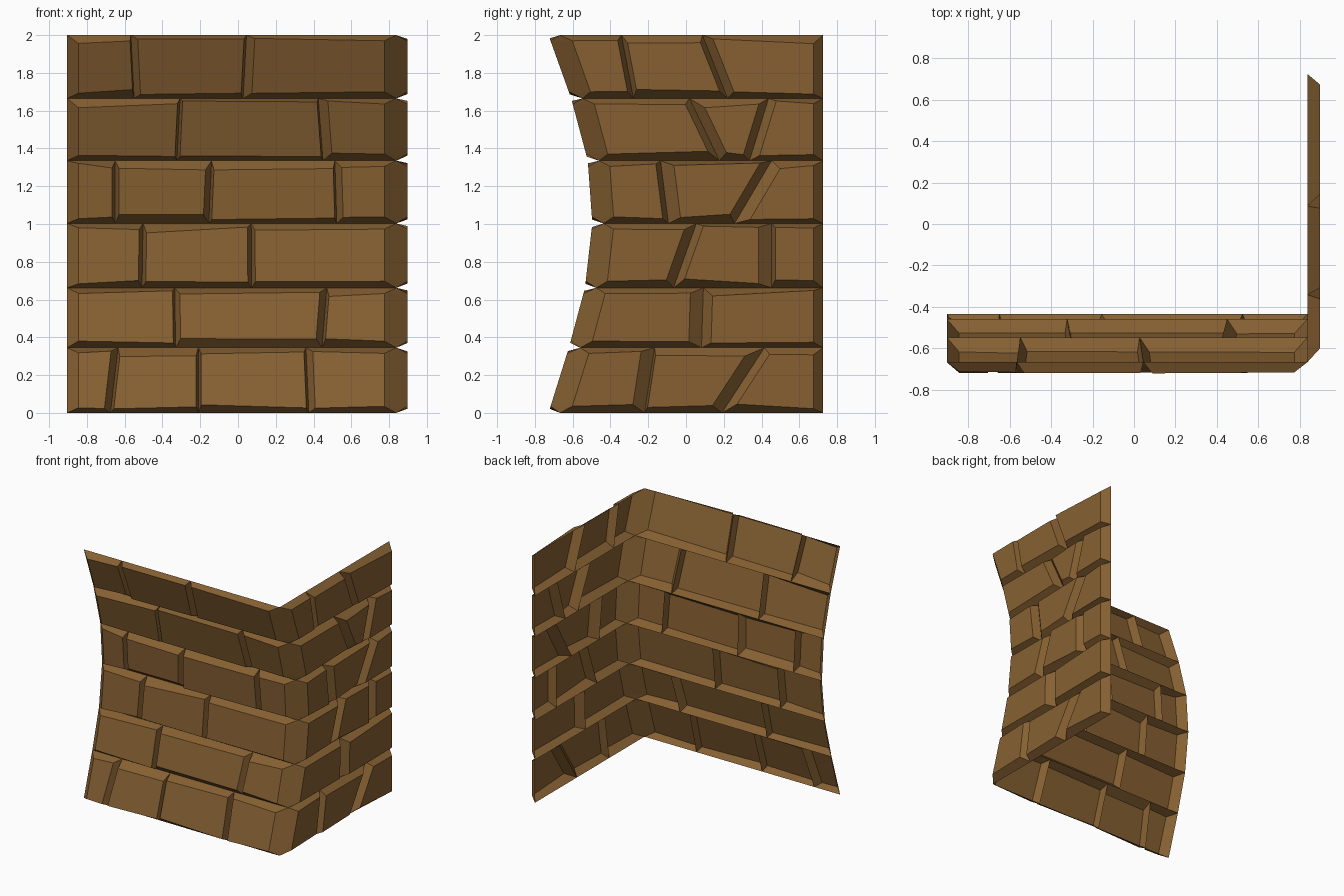
import bpy, bmesh, random

if "Cube" in bpy.data.objects:
    bpy.data.objects.remove(bpy.data.objects["Cube"])

random.seed(4)
H = 0.06                      # how far brick faces stand out of the joints
XL, XC, YB = -0.905, 0.838, 0.725   # left edge, corner line, rear edge
ROWS = [0, 0.345, 0.662, 1.003, 1.335, 1.665, 2.0]         # course heights
PROF = [-0.668, -0.56, -0.475, -0.436, -0.46, -0.548, -0.668]  # curve of the front wall

# Upright joints per course, bottom up: (top, bottom, left bevel, right bevel)
FRONT = [
    [(-.635, -.675, .035, .015), (-.21, -.21, .012, .015), (.36, .375, .012, .035)],
    [(-.335, -.33, .012, .027), (.47, .445, .035, .015)],
    [(-.503, -.508, .02, .02), (.07, .072, .02, .02)],
    [(-.65, -.65, .016, .02), (-.14, -.155, .03, .015), (.513, .523, .01, .035)],
    [(-.307, -.323, .012, .015), (.425, .45, .008, .05)],
    [(-.567, -.55, .006, .035), (.045, .027, .012, .045)],
]
SIDE = [
    [(-.167, -.22, .068, .012), (.415, .19, .075, .05)],
    [(.092, .082, .068, .05)],
    [(.055, -.066, .053, .042), (.453, .453, .07, .02)],
    [(-.135, -.093, .027, .068), (.453, .257, .053, .07)],
    [(.018, .177, .037, .058), (.437, .336, .042, .045)],
    [(-.342, -.278, .025, .025), (.087, .22, .027, .048)],
]


def prof(z):
    """Front wall depth at height z."""
    for a, b, p, q in zip(ROWS, ROWS[1:], PROF, PROF[1:]):
        if z <= b:
            return p + (q - p) * (z - a) / (b - a)
    return PROF[-1]


def front_pt(u, z, h):
    return (u, prof(z) - h, z)


def side_pt(u, z, h):
    return (XC + h, u, z)


mat = bpy.data.materials.new("brown_brick")
mat.diffuse_color = (0.24, 0.118, 0.032, 1)
mat.use_nodes = True
mat.node_tree.nodes["Principled BSDF"].inputs["Base Color"].default_value = mat.diffuse_color
meshes = {n: bmesh.new() for n in ("front_wall_bricks", "side_wall_bricks", "corner_chamfers")}


def face(bm, *pts):
    bm.faces.new([bm.verts.new(p) for p in pts])


def brick(bm, pt, z0, z1, left, right, skip):
    """Raised brick: left/right are (top, bottom, bevel); skip drops one bevel."""
    def across(u0, u1, zt):
        return zt
    b = [pt(left[1], z0, 0), pt(right[1], z0, 0), pt(right[0], z1, 0), pt(left[0], z1, 0)]
    lo = [z0 + random.uniform(.02, .05) for _ in range(2)]
    hi = [z1 - random.uniform(.012, .05) for _ in range(2)]
    if skip == 1:
        lo[1], hi[1] = z0 + .035, z1 - .03
    if skip == 3:
        lo[0], hi[0] = z0 + .035, z1 - .03

    def edge(s, z):           # joint line position at height z
        return s[1] + (s[0] - s[1]) * (z - z0) / (z1 - z0)
    r = [pt(edge(left, lo[0]) + left[2], lo[0], H), pt(edge(right, lo[1]) - right[2], lo[1], H),
         pt(edge(right, hi[1]) - right[2], hi[1], H), pt(edge(left, hi[0]) + left[2], hi[0], H)]
    face(bm, *r)
    for i in range(4):
        if i != skip:
            j = (i + 1) % 4
            face(bm, b[i], b[j], r[j], r[i])
    return b, r


def course(name, pt, z0, z1, first, joints, last, corner):
    """One row of bricks; returns all bricks from left to right."""
    stops = [first] + joints + [last]
    out = []
    for i in range(len(stops) - 1):
        a, c = stops[i], stops[i + 1]
        skip = None
        if corner == 1 and i == len(stops) - 2:
            skip = 1
        if corner == 3 and i == 0:
            skip = 3
        out.append(brick(meshes[name], pt, z0, z1, (a[0], a[1], a[3]), (c[0], c[1], c[2]), skip))
    return out


for k in range(6):
    z0, z1 = ROWS[k], ROWS[k + 1]
    # Front and side courses
    f = course("front_wall_bricks", front_pt, z0, z1, (XL, XL, 0, .06), FRONT[k],
               (XC, XC, .063, 0), 1)[-1]
    s = course("side_wall_bricks", side_pt, z0, z1, (PROF[k + 1], PROF[k], 0, .055), SIDE[k],
               (YB, YB, .05, 0), 3)[0]
    # Chamfer joining the two halves of the corner brick
    (fb, fr), (sb, sr) = f, s
    bm = meshes["corner_chamfers"]
    face(bm, fr[1], sr[0], sr[3], fr[2])
    face(bm, fb[1], sr[0], fr[1])
    face(bm, fb[2], fr[2], sr[3])

for name, bm in meshes.items():
    bmesh.ops.remove_doubles(bm, verts=bm.verts, dist=1e-4)
    me = bpy.data.meshes.new(name)
    bm.to_mesh(me)
    bm.free()
    me.materials.append(mat)
    bpy.context.collection.objects.link(bpy.data.objects.new(name, me))
